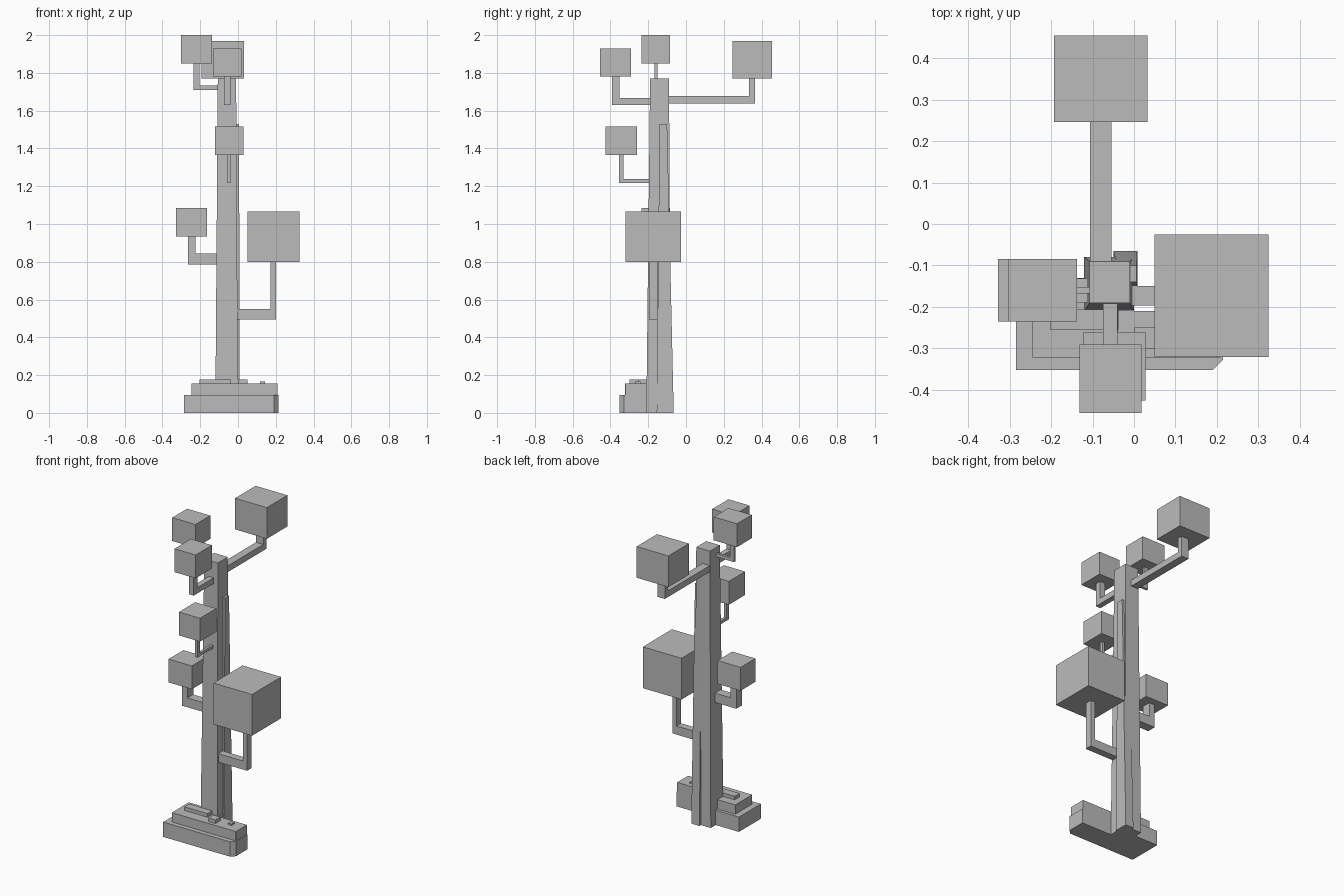
import bpy
import bmesh
from mathutils import Vector

old = bpy.data.objects.get("Cube")
if old:
    bpy.data.objects.remove(old, do_unlink=True)

grey = bpy.data.materials.new("plain_grey")
grey.use_nodes = True
grey.diffuse_color = (0.5, 0.5, 0.5, 1)
grey.node_tree.nodes["Principled BSDF"].inputs["Base Color"].default_value = grey.diffuse_color


def rectangle(left, right, front, back):
    return [(left, front), (right, front), (right, back), (left, back)]


def loft(name, lower_outline, upper_outline, bottom, top):
    """Closed solid between two outlines with matching corners."""
    bm = bmesh.new()
    low = [bm.verts.new((x, y, bottom)) for x, y in lower_outline]
    high = [bm.verts.new((x, y, top)) for x, y in upper_outline]
    bm.faces.new(reversed(low))
    bm.faces.new(high)
    for i in range(len(low)):
        bm.faces.new((low[i - 1], low[i], high[i], high[i - 1]))
    bmesh.ops.recalc_face_normals(bm, faces=bm.faces[:])
    mesh = bpy.data.meshes.new(name)
    bm.to_mesh(mesh)
    bm.free()
    mesh.materials.append(grey)
    obj = bpy.data.objects.new(name, mesh)
    bpy.context.collection.objects.link(obj)
    return obj


def box(name, corner, opposite):
    outline = rectangle(corner.x, opposite.x, corner.y, opposite.y)
    return loft(name, outline, outline, corner.z, opposite.z)


def block(name, centre, size):
    """Box standing on the middle of its underside."""
    half = Vector((size[0], size[1], 0)) / 2
    foot = Vector(centre)
    return box(name, foot - half, foot + half + Vector((0, 0, size[2])))


def branch(name, direction, foot, arm_height, stem_width, stem_depth,
           cube_bottom, cube_along=0.165, cube_across=0.15, cube_height=0.15):
    """Arm from the trunk to a stem that carries a leaf cube on its centre line."""
    outward = Vector(direction).to_3d()
    sideways = Vector((outward.y, outward.x, 0))

    def footprint(along, across, height):
        flat = outward * along + sideways * across
        return abs(flat.x), abs(flat.y), height

    foot = Vector(foot)
    block(name + "_stem", foot, footprint(stem_depth, stem_width, cube_bottom - foot.z))
    cube_centre = Vector((foot.x, foot.y, cube_bottom))
    block(name + "_leaf_cube", cube_centre, footprint(cube_along, cube_across, cube_height))

    # The arm runs from inside the trunk to the outer face of the stem
    reach = (foot - trunk_axis).dot(outward) + stem_depth / 2
    inner = reach - arm_start
    middle = foot + outward * (stem_depth - inner) / 2
    block(name + "_arm", middle, footprint(inner, stem_width, arm_height))


# Tapered trunk and the slimmer shoot against its back corner
trunk_axis = Vector((-0.06, -0.14, 0))
arm_start = 0.03
loft("trunk", rectangle(-0.12, 0, -0.21, -0.08), rectangle(-0.107, -0.01, -0.19, -0.09),
     bottom=0, top=1.77)
loft("side_shoot", rectangle(-0.05, 0.008, -0.155, -0.065), rectangle(-0.04, 0.006, -0.14, -0.1),
     bottom=0, top=1.53)


def base_step(name, left, right, front, back, clip, bottom, top):
    """Slab that is shallower beyond the trunk, with an optional clipped front corner."""
    outline = [(left, front), (right - clip, front), (right, front + clip),
               (right, shallow_back), (0, shallow_back), (0, back), (left, back)]
    return loft(name, outline, outline, bottom, top)


# Stepped base with small blocks lying on it
shallow_back = -0.21
step_top = 0.155
base_step("base_lower_step", left=-0.285, right=0.215, front=-0.352, back=-0.13,
          clip=0.025, bottom=0, top=0.095)
base_step("base_upper_step", left=-0.245, right=0.21, front=-0.322, back=-0.15,
          clip=0.002, bottom=0.09, top=step_top)
block("base_long_block", (-0.12, -0.23, step_top), (0.165, 0.05, 0.023))
block("base_short_block", (0.025, -0.275, step_top), (0.05, 0.05, 0.023))
block("base_tiny_block", (0.13, -0.255, step_top), (0.025, 0.03, 0.01))

# Branches that carry the leaf cubes
to_left, to_right, to_front, to_back = (1, 0), (-1, 0), (0, -1), (0, 1)
branch("large_low_branch", to_left, foot=(0.187, -0.173, 0.495), arm_height=0.055,
       stem_width=0.046, stem_depth=0.03, cube_bottom=0.8,
       cube_along=0.275, cube_across=0.295, cube_height=0.265)
branch("long_back_branch", to_back, foot=(-0.08, 0.35, 1.637), arm_height=0.04,
       stem_width=0.052, stem_depth=0.033, cube_bottom=1.77,
       cube_along=0.208, cube_across=0.226, cube_height=0.2)
branch("high_side_branch", to_right, foot=(-0.22, -0.16, 1.71), arm_height=0.022,
       stem_width=0.016, stem_depth=0.03, cube_bottom=1.85)
branch("low_side_branch", to_right, foot=(-0.246, -0.16, 0.785), arm_height=0.06,
       stem_width=0.058, stem_depth=0.04, cube_bottom=0.935)
branch("high_front_branch", to_front, foot=(-0.057, -0.373, 1.63), arm_height=0.037,
       stem_width=0.035, stem_depth=0.04, cube_bottom=1.78)
branch("middle_front_branch", to_front, foot=(-0.047, -0.343, 1.217), arm_height=0.02,
       stem_width=0.016, stem_depth=0.025, cube_bottom=1.365)
